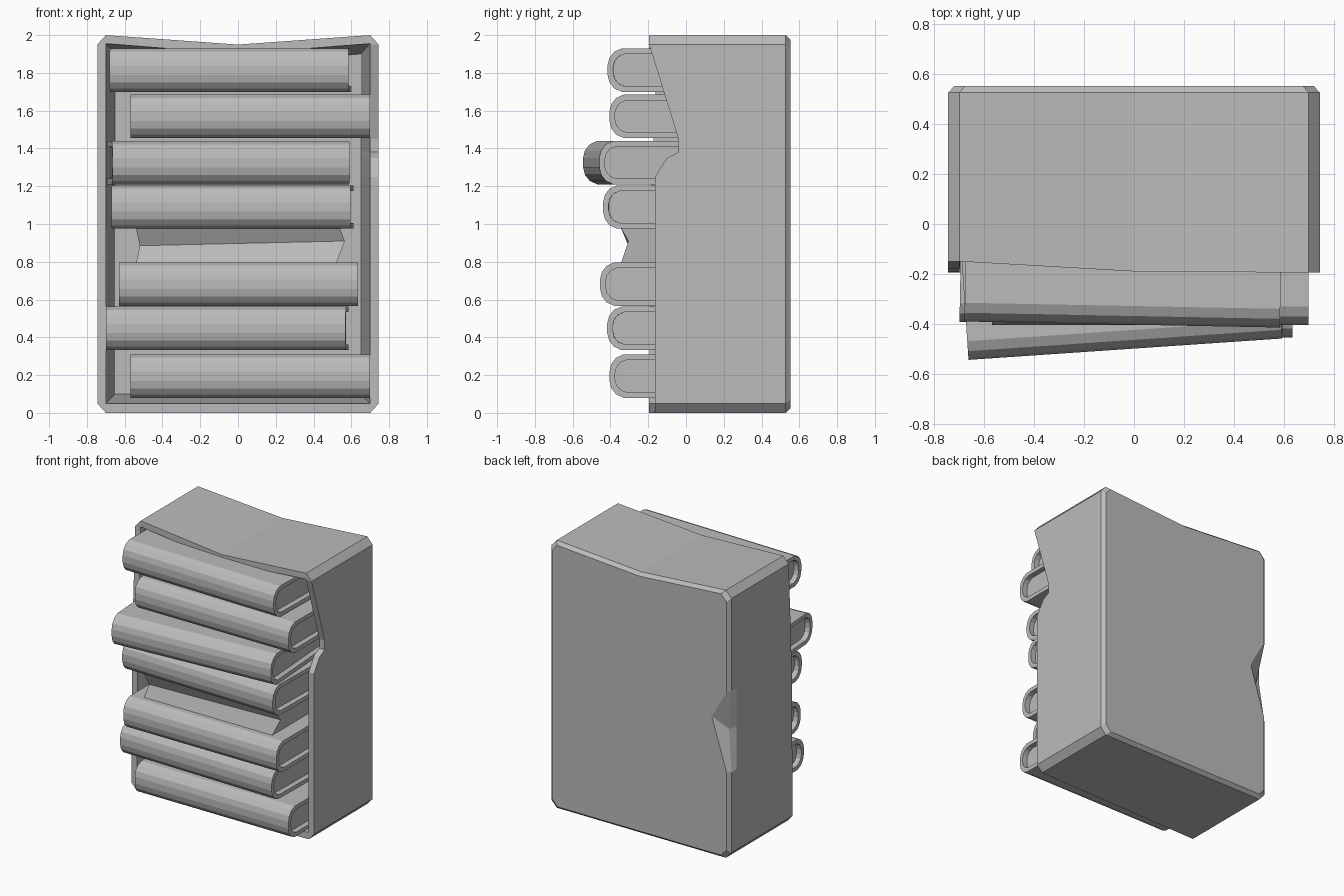
import bpy, bmesh, math
from mathutils import Matrix

cube = bpy.data.objects.get("Cube")
if cube:
    bpy.data.objects.remove(cube, do_unlink=True)

grey = bpy.data.materials.new("plain grey")
grey.use_nodes = True
colour = (0.5, 0.5, 0.5, 1)
grey.diffuse_color = colour
grey.node_tree.nodes["Principled BSDF"].inputs["Base Color"].default_value = colour


def clamp(v, lo, hi):
    return max(lo, min(hi, v))


def loft(name, rings, cap_start=True, cap_end=True):
    """Skin a list of equal-length closed rings, with optional end caps."""
    bm = bmesh.new()
    loops = [[bm.verts.new(p) for p in ring] for ring in rings]
    for a, b in zip(loops, loops[1:]):
        for i in range(len(a)):
            j = (i + 1) % len(a)
            bm.faces.new((a[i], a[j], b[j], b[i]))
    if cap_start:
        bm.faces.new(loops[0])
    if cap_end:
        bm.faces.new(loops[-1])
    bmesh.ops.remove_doubles(bm, verts=bm.verts, dist=0.0005)
    bmesh.ops.recalc_face_normals(bm, faces=bm.faces)
    mesh = bpy.data.meshes.new(name)
    bm.to_mesh(mesh)
    bm.free()
    mesh.materials.append(grey)
    obj = bpy.data.objects.new(name, mesh)
    bpy.context.collection.objects.link(obj)
    return obj


# Case: outline as (x, z, y of the worn front edge)
W, E, H = 0.745, 0.70, 2.0
outline = [
    (E, 0, -.165), (W, .05, -.165), (W, 1.25, -.165), (W, 1.35, -.10),
    (W, 1.38, -.04), (W, 1.45, -.04), (W, 1.95, -.195), (E, H, -.195),
    (0, 1.95, -.19), (-E, H, -.15), (-W, 1.95, -.15), (-W, 1.26, -.18),
    (-W, .97, -.19), (-W, .65, -.19), (-W, .05, -.195), (-E, 0, -.195)]
SAG, DENT = 8, 12


def case_ring(side, low, high, sag, y=None):
    ring = [[clamp(x, -side, side), f if y is None else y, clamp(z, low, high)]
            for x, z, f in outline]
    ring[SAG][2] = sag
    return ring


inner_back = case_ring(.65, .10, 1.90, 1.85, .45)
inner_front = case_ring(.70, .05, 1.955, 1.90)
outer_front = case_ring(W, 0, H, 1.95)
outer_mid = case_ring(W, 0, H, 1.95, .47)
outer_rear = case_ring(W, 0, H, 1.95, .527)
back_panel = [[x * .968, .553, 1 + (z - 1) * .977] for x, y, z in outer_rear]
# knocked-in rear edge
outer_rear[DENT] = [-.70, .49, .95]
back_panel[DENT] = [-.60, .553, 1.04]
loft("case", [inner_back, inner_front, outer_front, outer_mid, outer_rear, back_panel])

# Books: rounded spine profile as (depth, height)
spine = [(.075, 0), (.035, .018), (.01, .05), (0, .09),
         (0, .14), (.01, .18), (.035, .212), (.075, .23)]
DEPTH, T, MID = .78, .03, .115


def inset(p):
    return (T + p[0] * .8, MID + (p[1] - MID) * (1 - T / MID))


outer = [(DEPTH, 0)] + spine + [(DEPTH, .23)]
inner = [inset(p) for p in spine]
inner = [(DEPTH, inner[0][1])] + inner + [(DEPTH, inner[-1][1])]


def book(name, left, right, z, front, yaw):
    """Cover shell with a page block set in from its ends."""
    half = (right - left) / 2
    parts = (("cover", outer + inner[::-1], half),
             ("pages", inner, half - .04))
    place = (Matrix.Translation(((left + right) / 2, front, z))
             @ Matrix.Rotation(math.radians(yaw), 4, 'Z'))
    for part, profile, reach in parts:
        rings = [[(x, d, h) for d, h in profile] for x in (-reach, reach)]
        obj = loft(name + "_" + part, rings)
        obj.matrix_world = place


# left, right, bottom, spine position, yaw
books = [
    (-.57, .70, .08, -.405, 0),
    (-.70, .57, .333, -.405, -1.1),
    (-.63, .635, .567, -.455, 0),
    (-.67, .595, .975, -.425, -1.3),
    (-.665, .595, 1.21, -.502, 3.9),
    (-.57, .70, 1.455, -.405, 0),
    (-.68, .585, 1.70, -.403, -1.1)]
for i, b in enumerate(books):
    book("book_%d" % (i + 1), *b)

# Crushed book with a creased fore edge
creased = []
for x_top, x_mid, x_low, crease in ((-.54, -.52, -.54, .885), (.54, .565, .52, .91)):
    creased.append([(x_top, -.345, .98), (x_mid, -.305, crease), (x_low, -.345, .79),
                    (x_low, .38, .79), (x_mid, .38, crease), (x_top, .38, .98)])
loft("creased_book", creased)
